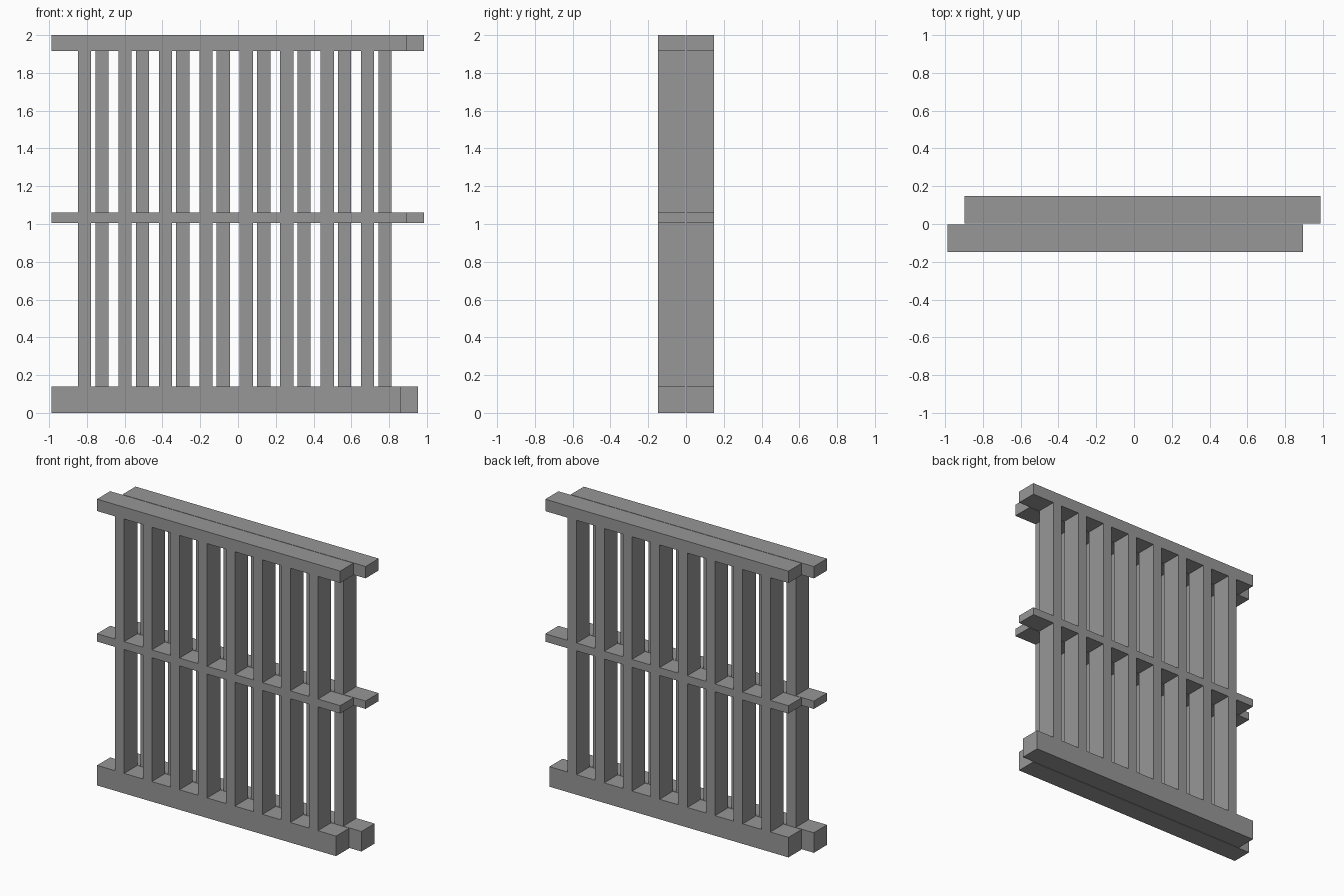
import bpy
import bmesh

cube = bpy.data.objects.get("Cube")
if cube:
    bpy.data.objects.remove(cube, do_unlink=True)

# Single plain grey
grey = bpy.data.materials.new("plain grey")
grey.use_nodes = True
colour = (0.31, 0.31, 0.31, 1)
grey.diffuse_color = colour
grey.node_tree.nodes["Principled BSDF"].inputs["Base Color"].default_value = colour

# Layout shared by both panels, measured from the panel's left end
LENGTH, BASE_LENGTH = 1.88, 1.848
SLATS, FIRST, PITCH, WIDTH = 8, 0.14, 0.214, 0.07
DEPTH = 0.145
LEVELS = [0, 0.14, 1.005, 1.06, 1.917, 2]
slats = [(FIRST + i * PITCH, FIRST + i * PITCH + WIDTH) for i in range(SLATS)]


def lattice_panel(name, left, y_front):
    """Slats and rails as one flush solid: fill the lattice cells, then extrude."""
    xs = sorted({0, BASE_LENGTH, LENGTH, *(x for s in slats for x in s)})
    bm = bmesh.new()
    grid = {(i, j): bm.verts.new((left + x, y_front, z))
            for i, x in enumerate(xs) for j, z in enumerate(LEVELS)}
    for i in range(len(xs) - 1):
        mid = (xs[i] + xs[i + 1]) / 2
        in_slat = any(a < mid < b for a, b in slats)
        for j in range(len(LEVELS) - 1):
            is_rail = j % 2 == 0 and not (j == 0 and mid > BASE_LENGTH)
            if is_rail or in_slat:
                bm.faces.new([grid[i, j], grid[i + 1, j],
                              grid[i + 1, j + 1], grid[i, j + 1]])
    bmesh.ops.delete(bm, geom=[v for v in bm.verts if not v.link_faces],
                     context='VERTS')
    front = bm.faces[:]
    result = bmesh.ops.extrude_face_region(bm, geom=front, use_keep_orig=True)
    moved = [g for g in result["geom"] if isinstance(g, bmesh.types.BMVert)]
    bmesh.ops.translate(bm, verts=moved, vec=(0, DEPTH, 0))
    bmesh.ops.recalc_face_normals(bm, faces=bm.faces)
    mesh = bpy.data.meshes.new(name)
    bm.to_mesh(mesh)
    bm.free()
    mesh.materials.append(grey)
    panel = bpy.data.objects.new(name, mesh)
    bpy.context.collection.objects.link(panel)


# Two identical panels, the rear one slid sideways
lattice_panel("front_panel", -0.987, -0.147)
lattice_panel("back_panel", -0.895, 0.002)
